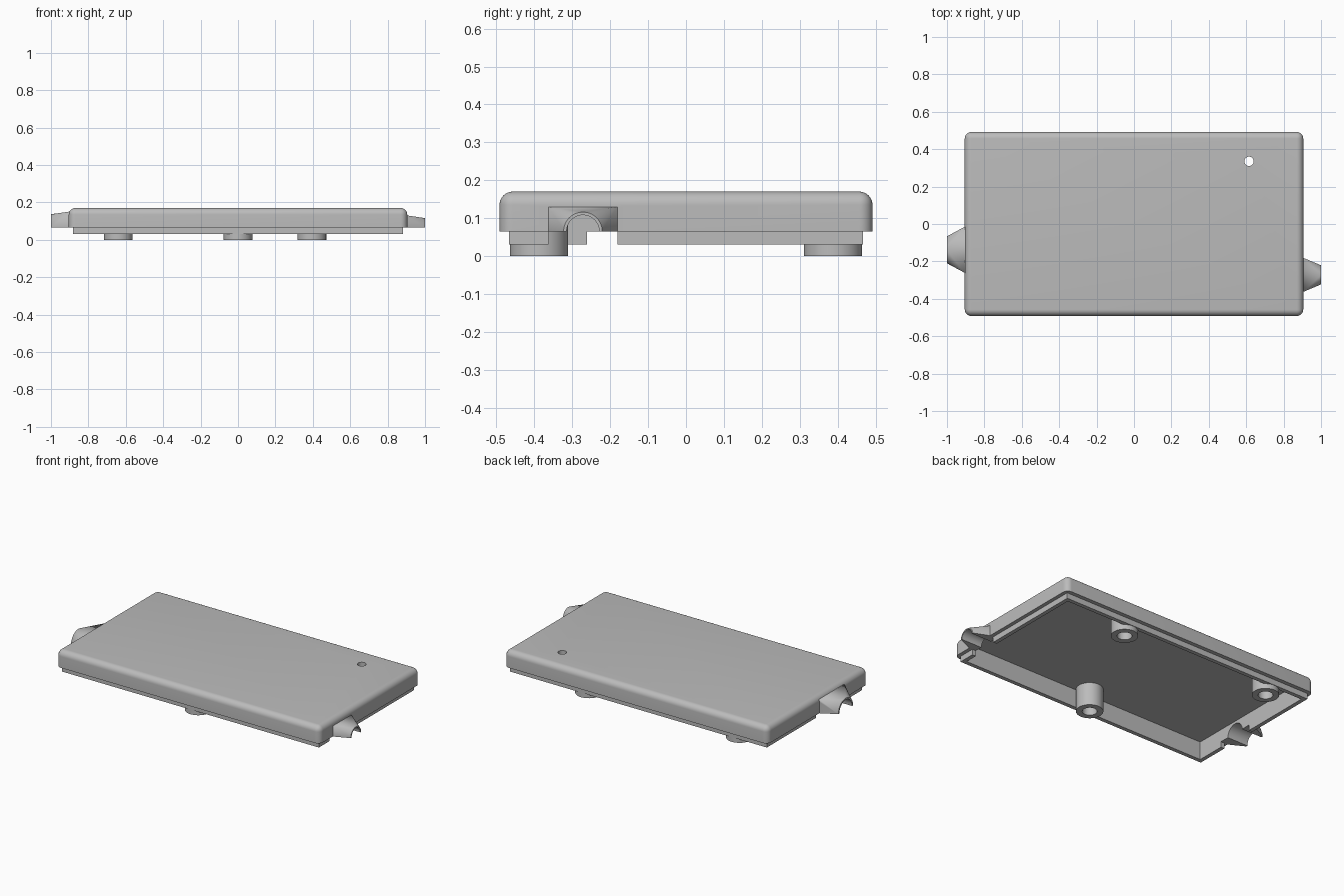
import bpy, bmesh, math
from mathutils import Matrix

default = bpy.data.objects.get("Cube")
if default:
    bpy.data.objects.remove(default, do_unlink=True)

grey = bpy.data.materials.new("Plain grey plastic")
grey.use_nodes = True
GREY = (0.5, 0.5, 0.5, 1)
grey.diffuse_color = GREY
grey.node_tree.nodes["Principled BSDF"].inputs["Base Color"].default_value = GREY

RIM, TOP, CEILING = 0.065, 0.17, 0.143


def finish(name, bm):
    bmesh.ops.recalc_face_normals(bm, faces=bm.faces)
    mesh = bpy.data.meshes.new(name)
    bm.to_mesh(mesh)
    bm.free()
    mesh.materials.append(grey)
    obj = bpy.data.objects.new(name, mesh)
    bpy.context.collection.objects.link(obj)
    return obj


def box(name, x0, x1, y0, y1, z0, z1, radius=0):
    bm = bmesh.new()
    fit = (Matrix.Translation(((x0 + x1) / 2, (y0 + y1) / 2, (z0 + z1) / 2))
           @ Matrix.Diagonal((x1 - x0, y1 - y0, z1 - z0, 1)))
    bmesh.ops.create_cube(bm, size=1, matrix=fit)
    if radius:  # round everything except the bottom rim
        edges = [e for e in bm.edges if any(v.co.z > z0 + 0.001 for v in e.verts)]
        bmesh.ops.bevel(bm, geom=edges, offset=radius, segments=8,
                        profile=0.5, affect='EDGES')
    return finish(name, bm)


def cylinder(name, x, y, z, radius, depth, along_x=False):
    bm = bmesh.new()
    place = Matrix.Translation((x, y, z))
    if along_x:
        place = place @ Matrix.Rotation(math.pi / 2, 4, 'Y')
    bmesh.ops.create_cone(bm, cap_ends=True, segments=48, radius1=radius,
                          radius2=radius, depth=depth, matrix=place)
    return finish(name, bm)


def spout(name, side, y, half_width, top, radius):
    """Hull from a rectangle on the case wall to a half-round tip."""
    bm = bmesh.new()
    for dy in (-half_width, half_width):
        for z in (RIM, top):
            bm.verts.new((side * 0.89, y + dy, z))
            bm.verts.new((side * 0.905, y + dy, z))
    for i in range(25):
        a = math.pi * i / 24
        bm.verts.new((side, y + radius * math.cos(a), RIM + radius * math.sin(a)))
    bmesh.ops.convex_hull(bm, input=bm.verts)
    return finish(name, bm)


def combine(target, other, operation):
    mod = target.modifiers.new("Combine", 'BOOLEAN')
    mod.operation, mod.object, mod.solver = operation, other, 'EXACT'
    bpy.context.view_layer.objects.active = target
    bpy.ops.object.modifier_apply(modifier=mod.name)
    bpy.data.objects.remove(other, do_unlink=True)


# Rounded cover with a plain inset lip below
case = box("case_cover", -0.905, 0.905, -0.492, 0.492, RIM, TOP, 0.035)
combine(case, box("lip", -0.882, 0.882, -0.467, 0.467, 0.03, RIM + 0.02), 'UNION')

# Cable spouts: side, y, half width, base top, tip radius, bore radius
spouts = [("left_spout", 1, -0.272, 0.091, 0.13, 0.051, 0.043),
          ("right_spout", -1, -0.138, 0.123, 0.15, 0.072, 0.062)]
for name, side, y, half, top, radius, bore in spouts:
    combine(case, spout(name, side, y, half, top, radius), 'UNION')

# Hollow inside, cable bores, lip notches and the small top hole
combine(case, box("cavity", -0.857, 0.857, -0.442, 0.442, -0.1, CEILING), 'DIFFERENCE')
for name, side, y, half, top, radius, bore in spouts:
    combine(case, cylinder("bore", side * 0.95, y, RIM, bore, 0.3, True), 'DIFFERENCE')
    xs = sorted((side * 0.8, side * 1.1))
    combine(case, box("notch", *xs, y - half, y + half, -0.1, RIM), 'DIFFERENCE')
combine(case, cylinder("top_hole", 0.615, 0.335, 0.15, 0.025, 0.2), 'DIFFERENCE')

# Screw posts with blind holes, standing from the ceiling
posts = []
for name, x, y in [("front_post", 0.0, -0.388), ("back_left_post", 0.395, 0.388),
                   ("back_right_post", -0.64, 0.388)]:
    height = CEILING + 0.005
    post = cylinder(name, x, y, height / 2, 0.077, height)
    combine(post, cylinder("screw_hole", x, y, 0, 0.042, 0.24), 'DIFFERENCE')
    posts.append(post)

# Smooth the curved faces, keep the hard edges
bpy.ops.object.select_all(action='DESELECT')
for obj in [case] + posts:
    obj.select_set(True)
bpy.context.view_layer.objects.active = case
bpy.ops.object.shade_smooth_by_angle(angle=math.radians(30))
